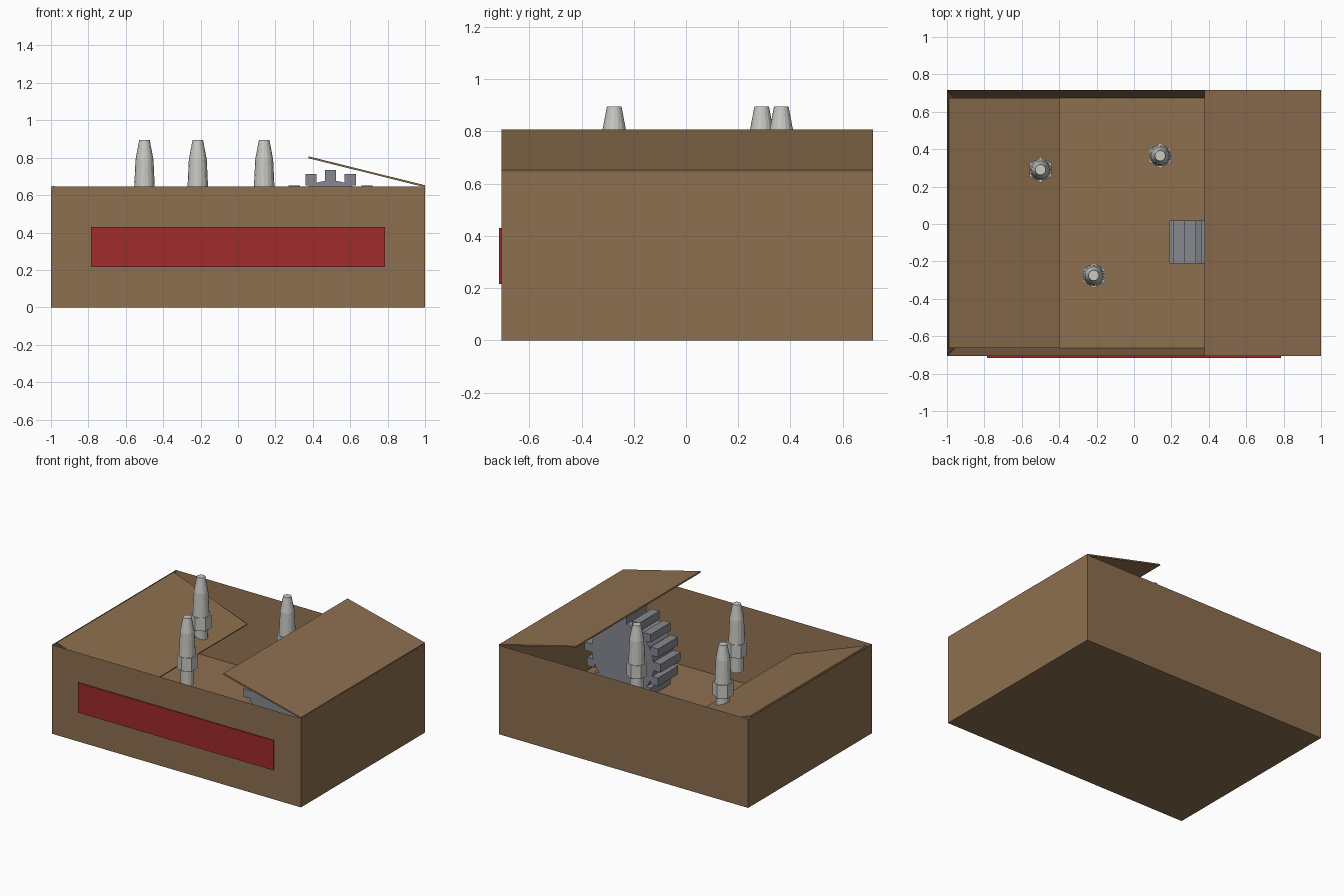
import bpy, bmesh, math
from mathutils import Matrix, Vector

if "Cube" in bpy.data.objects:
    bpy.data.objects.remove(bpy.data.objects["Cube"], do_unlink=True)


def material(name, rgb):
    m = bpy.data.materials.new(name)
    m.use_nodes = True
    m.diffuse_color = (*rgb, 1)
    m.node_tree.nodes["Principled BSDF"].inputs["Base Color"].default_value = (*rgb, 1)
    return m


cardboard = material("cardboard brown", (0.27, 0.16, 0.08))
red = material("label red", (0.35, 0.024, 0.025))
steel = material("gear grey", (0.24, 0.25, 0.28))
ceramic = material("plug pale grey", (0.58, 0.58, 0.55))


def finish(bm, name, mat):
    bmesh.ops.recalc_face_normals(bm, faces=bm.faces)
    mesh = bpy.data.meshes.new(name)
    bm.to_mesh(mesh)
    bm.free()
    mesh.materials.append(mat)
    obj = bpy.data.objects.new(name, mesh)
    bpy.context.collection.objects.link(obj)
    return obj


def add_box(bm, low, high):
    low, high = Vector(low), Vector(high)
    size = high - low
    mat = Matrix.Translation((low + high) / 2) @ Matrix.Diagonal((*size, 1))
    bmesh.ops.create_cube(bm, size=1, matrix=mat)


def add_cone(bm, sides, r1, r2, z1, z2):
    bmesh.ops.create_cone(bm, cap_ends=True, segments=sides, radius1=r1, radius2=r2,
                          depth=z2 - z1, matrix=Matrix.Translation((0, 0, (z1 + z2) / 2)))


FRONT, BACK, RIM = -0.706, 0.716, 0.645
WALL, FLOOR = 0.042, 0.11

# Open carton: inset the top face and sink it to the floor
bm = bmesh.new()
add_box(bm, (-1, FRONT, 0), (1, BACK, RIM))
bm.normal_update()
top = max(bm.faces, key=lambda f: f.calc_center_median().z)
bmesh.ops.inset_region(bm, faces=[top], thickness=WALL, use_even_offset=True)
for v in top.verts:
    v.co.z = FLOOR
finish(bm, "carton", cardboard)


# Flaps: thin sheets running from a hinge to a free edge
def flap(name, hinge, edge, y1, y2):
    a, b = Vector((hinge[0], 0, hinge[1])), Vector((edge[0], 0, edge[1]))
    along = b - a
    bm = bmesh.new()
    add_box(bm, (0, y1, -0.005), (along.length, y2, 0.005))
    bm.transform(Matrix.Translation(a) @
                 Matrix.Rotation(math.atan2(-along.z, along.x), 4, 'Y'))
    finish(bm, name, cardboard)


flap("raised_flap", (0.998, 0.648), (0.377, 0.802), FRONT, BACK)
flap("folded_in_flap", (-0.99, 0.645), (-0.4, 0.425), FRONT + WALL, BACK - WALL)

# Front label plate
bm = bmesh.new()
add_box(bm, (-0.785, FRONT - 0.0095, 0.215), (0.785, FRONT, 0.43))
finish(bm, "front_label", red)

# Gear: disc with a ring of square, upright teeth
bm = bmesh.new()
bmesh.ops.create_cone(bm, cap_ends=True, segments=32, radius1=0.25, radius2=0.25, depth=0.23,
                      matrix=Matrix.Rotation(math.pi / 2, 4, 'X'))
for i in range(16):
    t = math.tau * i / 16
    x, z = 0.275 * math.sin(t), 0.275 * math.cos(t)
    add_box(bm, (x - 0.03, -0.115, z - 0.03), (x + 0.03, 0.115, z + 0.03))
gear = finish(bm, "gear", steel)
gear.location = (0.495, -0.095, 0.428)

# Plugs: thread, hexagonal collar, body and tapered tip
for i, (x, y) in enumerate([(-0.5, 0.29), (-0.215, -0.275), (0.14, 0.365)]):
    bm = bmesh.new()
    add_cone(bm, 16, 0.045, 0.045, 0.41, 0.53)
    add_cone(bm, 6, 0.068, 0.068, 0.525, 0.62)
    add_cone(bm, 16, 0.056, 0.048, 0.62, 0.79)
    add_cone(bm, 16, 0.048, 0.028, 0.79, 0.895)
    plug = finish(bm, f"plug_{i + 1}", ceramic)
    plug.location = (x, y, 0)
